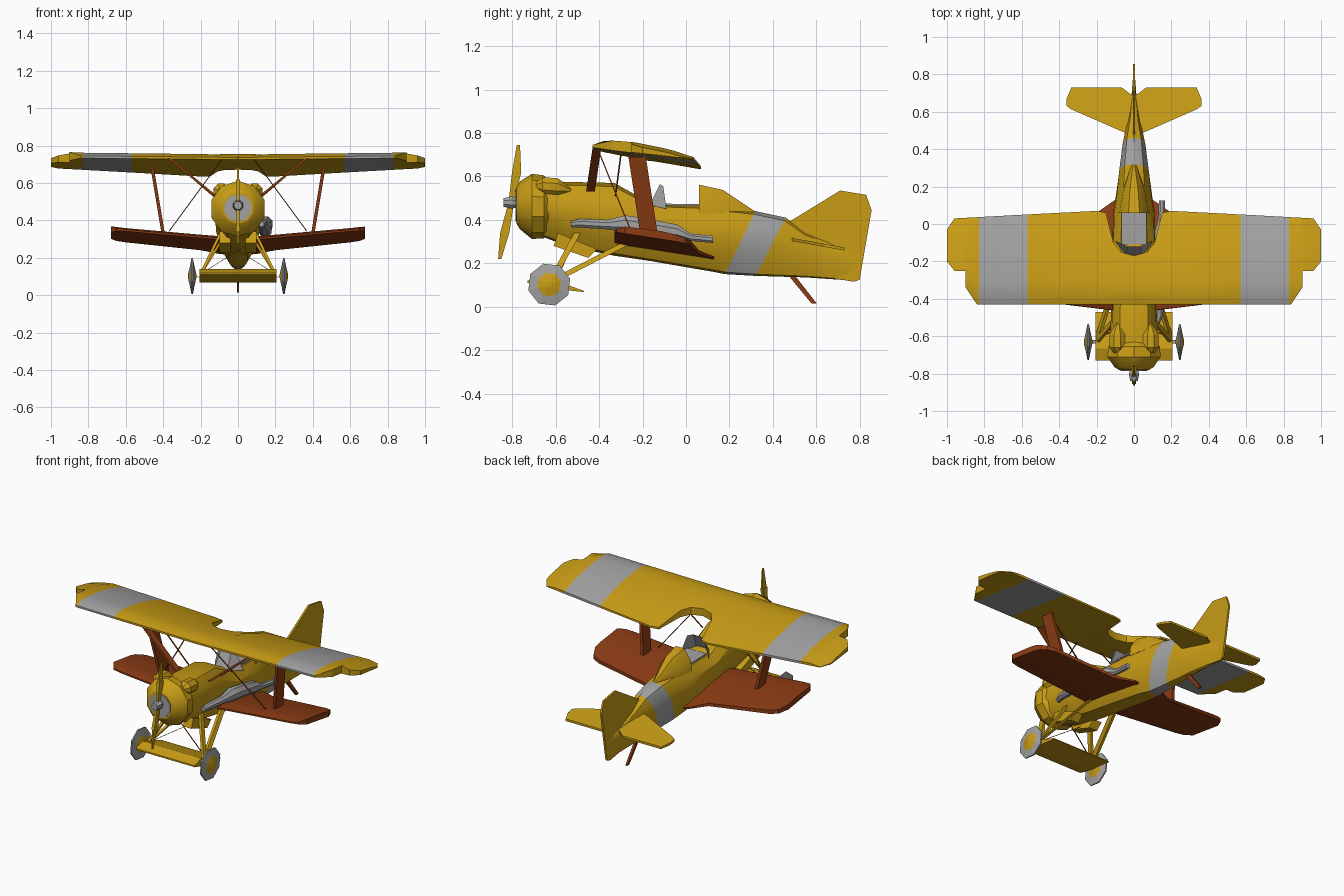
import bpy, bmesh, math
from mathutils import Vector

if "Cube" in bpy.data.objects:
    bpy.data.objects.remove(bpy.data.objects["Cube"])


def material(name, rgb):
    m = bpy.data.materials.new(name)
    m.diffuse_color = (*rgb, 1)
    m.use_nodes = True
    m.node_tree.nodes["Principled BSDF"].inputs["Base Color"].default_value = m.diffuse_color
    return m


YELLOW = material("mustard yellow", (0.58, 0.335, 0.008))
GREY = material("pale grey", (0.36, 0.36, 0.36))
BROWN = material("rust brown", (0.26, 0.045, 0.007))


def make(name, verts, faces, mats, rule=None, smooth=True):
    me = bpy.data.meshes.new(name)
    me.from_pydata([tuple(v) for v in verts], [], faces)
    bm = bmesh.new()
    bm.from_mesh(me)
    bmesh.ops.recalc_face_normals(bm, faces=bm.faces)
    bm.to_mesh(me)
    bm.free()
    for m in mats:
        me.materials.append(m)
    ob = bpy.data.objects.new(name, me)
    bpy.context.collection.objects.link(ob)
    if rule:
        for p in me.polygons:
            p.material_index = int(rule(p.center))
    if smooth:
        bpy.ops.object.select_all(action='DESELECT')
        ob.select_set(True)
        bpy.context.view_layer.objects.active = ob
        bpy.ops.object.shade_smooth_by_angle(angle=math.radians(32))
    return ob


def loft(name, rings, mats, rule=None, smooth=True):
    n = len(rings[0])
    verts = [v for r in rings for v in r]
    faces = [(k * n + i, k * n + (i + 1) % n, (k + 1) * n + (i + 1) % n, (k + 1) * n + i)
             for k in range(len(rings) - 1) for i in range(n)]
    faces += [tuple(range(n)), tuple(range((len(rings) - 1) * n, len(rings) * n))]
    return make(name, verts, faces, mats, rule, smooth)


def tube(name, path, mats, n=8, squash=1):
    """Rings around the y axis; path holds x, y, z, radius."""
    rings = [[(x + r * squash * math.cos(a), y, z + r * math.sin(a))
              for a in [2 * math.pi * (i + .5) / n for i in range(n)]] for x, y, z, r in path]
    return loft(name, rings, mats)


def beam(name, a, b, dx, dy, mat, end=1):
    """Straight strut with a dx by dy horizontal section."""
    corners = [(-1, -1), (1, -1), (1, 1), (-1, 1)]
    rings = [[(p[0] + sx * dx * s / 2, p[1] + sy * dy * s / 2, p[2]) for sx, sy in corners]
             for p, s in ((a, 1), (b, end))]
    return loft(name, rings, [mat], smooth=False)


def pair(name, a, b, dx, dy, mat):
    for s, side in ((1, "right"), (-1, "left")):
        beam(f"{side}_{name}", (a[0] * s, *a[1:]), (b[0] * s, *b[1:]), dx, dy, mat)


def interp(table, u):
    u = min(max(u, table[0][0]), table[-1][0])
    for (a, za), (b, zb) in zip(table, table[1:]):
        if u <= b:
            return za + (zb - za) * (u - a) / (b - a)


def wing(name, stations, up, low, mats, rule=None):
    """Stations hold x, leading y, trailing y for the right half."""
    full = [(-x, l, t) for x, l, t in reversed(stations) if x > 0] + stations
    fr = [0, .1, .25, .5, .75, 1]
    rings = []
    for x, l, t in full:
        ys = [l + (t - l) * f for f in fr]
        rings.append([(x, y, up(abs(x), y)) for y in ys] +
                     [(x, y, low(abs(x), y)) for y in reversed(ys)])
    return loft(name, rings, mats, rule)


# Fuselage: egg-shaped sections, with a slanted grey band behind the cockpit
half = [(0, 0), (.45, .03), (.76, .22), (1, .5), (.95, .76), (.6, .95), (0, 1)]
section = half + [(-x, z) for x, z in reversed(half[1:-1])]
stations = [(-.68, .125, .33, .58, 0), (-.55, .125, .28, .575, 0), (-.33, .12, .235, .57, 0),
            (-.16, .118, .21, .475, 0), (.07, .11, .17, .468, 0), (.13, .10, .16, .46, 0),
            (.25, .083, .15, .44, .14), (.39, .064, .142, .41, .14),
            (.55, .037, .135, .34, 0), (.70, .012, .125, .28, 0), (.78, .006, .12, .25, 0)]
loft("fuselage", [[(w * x, y + k * (z - .5), b + (t - b) * z) for x, z in section]
                  for y, w, b, t, k in stations],
     [YELLOW, GREY], lambda c: .26 < c.y - .5 * (c.z - .28) * .14 / .14 < .385
     and abs(c.y - .32) < .08)

# Engine cowl, grey engine face, hub and propeller
tube("cowl", [(0, -.78, .467, .085), (0, -.765, .467, .11), (0, -.71, .462, .15),
              (0, -.655, .46, .145), (0, -.62, .457, .11)], [YELLOW], 10)
tube("engine_face", [(0, -.785, .467, .075), (0, -.77, .467, .075)], [GREY], 10)
tube("propeller_hub", [(0, -.84, .48, .022), (0, -.80, .48, .03), (0, -.775, .477, .02)], [GREY])
for s, tip in ((1, (0, -.78, .62)), (-1, (0, -.835, .34))):
    d = Vector(tip)
    end = (0, -.772, .745) if s > 0 else (0, -.858, .22)
    lower = beam("propeller_root", (0, -.805, .48), tip, .012, .025, YELLOW, 1.7)
    beam("propeller_blade", tip, end, .012, .042, YELLOW, .35)

# Cowl bumps and lower side panels
for s in (1, -1):
    tube("cowl_bump", [(s * .09, -.69, .555, .02), (s * .09, -.66, .555, .045),
                       (s * .09, -.59, .55, .045), (s * .085, -.53, .535, .01)], [YELLOW])
    loft("side_panel", [[(s * x, -.61, .28), (s * x, -.45, .225), (s * x, -.41, .265), (s * x, -.59, .34)]
                        for x in (.04, .1)], [YELLOW], smooth=False)

# Cockpit, windscreen and headrest fairing
loft("cockpit", [[(-.068, -.11, z), (.068, -.11, z), (.066, .07, z - .003), (-.066, .07, z - .003)]
                 for z in (.466, .475)], [GREY], smooth=False)
make("windscreen", [(-.1, -.09, .45), (-.045, -.168, .47), (.045, -.168, .47), (.1, -.09, .45),
                    (-.065, -.105, .555), (-.035, -.12, .565), (.035, -.12, .565), (.065, -.105, .555)],
     [(0, 1, 5, 4), (1, 2, 6, 5), (2, 3, 7, 6)], [GREY], smooth=False)
loft("headrest", [[(-w, y, .43), (w, y, .43), (w * .9, y, .43 + h * .5), (w * .35, y, .43 + h),
                   (-w * .35, y, .43 + h), (-w * .9, y, .43 + h * .5)]
                  for y, w, h in ((.06, .085, .132), (.17, .065, .108), (.32, .012, .008))], [YELLOW])

# Upper wing with stepped tips, centre cut-out and grey bands
TOP = [(0, .737), (.12, .755), (.4, .735), (.7, .695), (1, .637)]
BOTTOM = [(0, .725), (.1, .712), (1, .625)]


def chord(y):
    return (y + .43) / .5


upper = [(0, -.43, -.17), (.07, -.43, -.15), (.11, -.43, -.10), (.15, -.43, .06), (.2, -.43, .07),
         (.57, -.43, .051), (.83, -.43, .037), (.84, -.43, .036), (.9, -.34, .033),
         (.902, -.25, .033), (.96, -.25, .03), (1, -.2, -.03)]
wing("upper_wing", upper,
     lambda x, y: interp(TOP, chord(y)) + x * (.01 + .035 * chord(y)) - max(0, x - .9) * .2,
     lambda x, y: interp(BOTTOM, chord(y)) + x * (.01 + .04 * chord(y)),
     [YELLOW, GREY], lambda c: .57 < abs(c.x) < .83)

# Lower wing
LTOP = [(-.33, .298), (-.28, .308), (-.1, .285), (.13, .222)]
LLOW = [(-.33, .288), (-.28, .275), (.13, .212)]
wing("lower_wing", [(0, -.33, .13), (.1, -.33, .13), (.2, -.33, .06), (.6, -.33, .02),
                    (.65, -.32, 0), (.68, -.28, -.06)],
     lambda x, y: interp(LTOP, y) + x * .09, lambda x, y: interp(LLOW, y) + x * .09, [BROWN])

# Wing struts and bracing
pair("wing_strut", (.46, -.225, .69), (.40, -.17, .33), .018, .08, BROWN)
pair("cabin_strut", (.37, -.41, .735), (.12, -.44, .53), .018, .04, BROWN)
pair("bracing_wire", (.08, -.41, .735), (.37, -.25, .34), .006, .006, BROWN)
pair("rear_brace", (.33, -.3, .70), (.11, -.325, .51), .007, .007, BROWN)

# Tail surfaces
wing("tailplane", [(0, .47, .68), (.065, .495, .73), (.335, .613, .73), (.36, .63, .67)],
     lambda x, y: .318 - (y - .48) * .18, lambda x, y: .304 - (y - .48) * .18, [YELLOW])
fin = [(.44, .37), (.71, .535), (.83, .515), (.855, .445), (.80, .125), (.775, .115), (.68, .13), (.55, .25)]
loft("fin_and_rudder", [[(x, y, z) for y, z in fin] for x in (-.006, .006)], [YELLOW], smooth=False)
beam("tail_skid", (0, .49, .14), (0, .59, .015), .015, .03, BROWN, .8)

# Exhaust pipe on the right side only
tube("exhaust_pipe", [(.125, -.53, .38, .015), (.135, -.49, .385, .022), (.14, -.36, .378, .024),
                      (.145, -.28, .382, .042), (.145, -.22, .375, .04), (.145, -.04, .345, .036),
                      (.145, .02, .32, .018), (.15, .125, .31, .018)], [GREY])

# Wheels: shallow double cones with yellow hubs
for s in (1, -1):
    rings = [[(s * .245 + o, -.63 + r * math.cos(a), .102 + r * math.sin(a))
              for a in [math.pi * (i + .35) / 4 for i in range(8)]]
             for o, r in ((-.022, .012), (-.012, .056), (-.004, .1), (.004, .1), (.012, .056), (.022, .012))]
    loft("wheel", rings, [YELLOW, GREY],
         lambda c, s=s: abs(c.x - s * .245) < .0125, smooth=False)

# Axle fairing and undercarriage struts
wing("axle_fairing", [(0, -.73, -.47), (.207, -.73, -.47)],
     lambda x, y: interp([(-.73, .12), (-.66, .142), (-.47, .073)], y),
     lambda x, y: interp([(-.73, .11), (-.66, .09), (-.47, .067)], y), [YELLOW])
pair("front_gear_strut", (.195, -.62, .12), (.09, -.5, .34), .016, .03, YELLOW)
pair("rear_gear_strut", (.195, -.61, .12), (.09, -.28, .29), .016, .05, YELLOW)
pair("gear_wire", (.19, -.6, .12), (-.08, -.52, .29), .005, .005, BROWN)
pair("axle", (.2, -.63, .095), (.245, -.63, .105), .012, .02, GREY)
